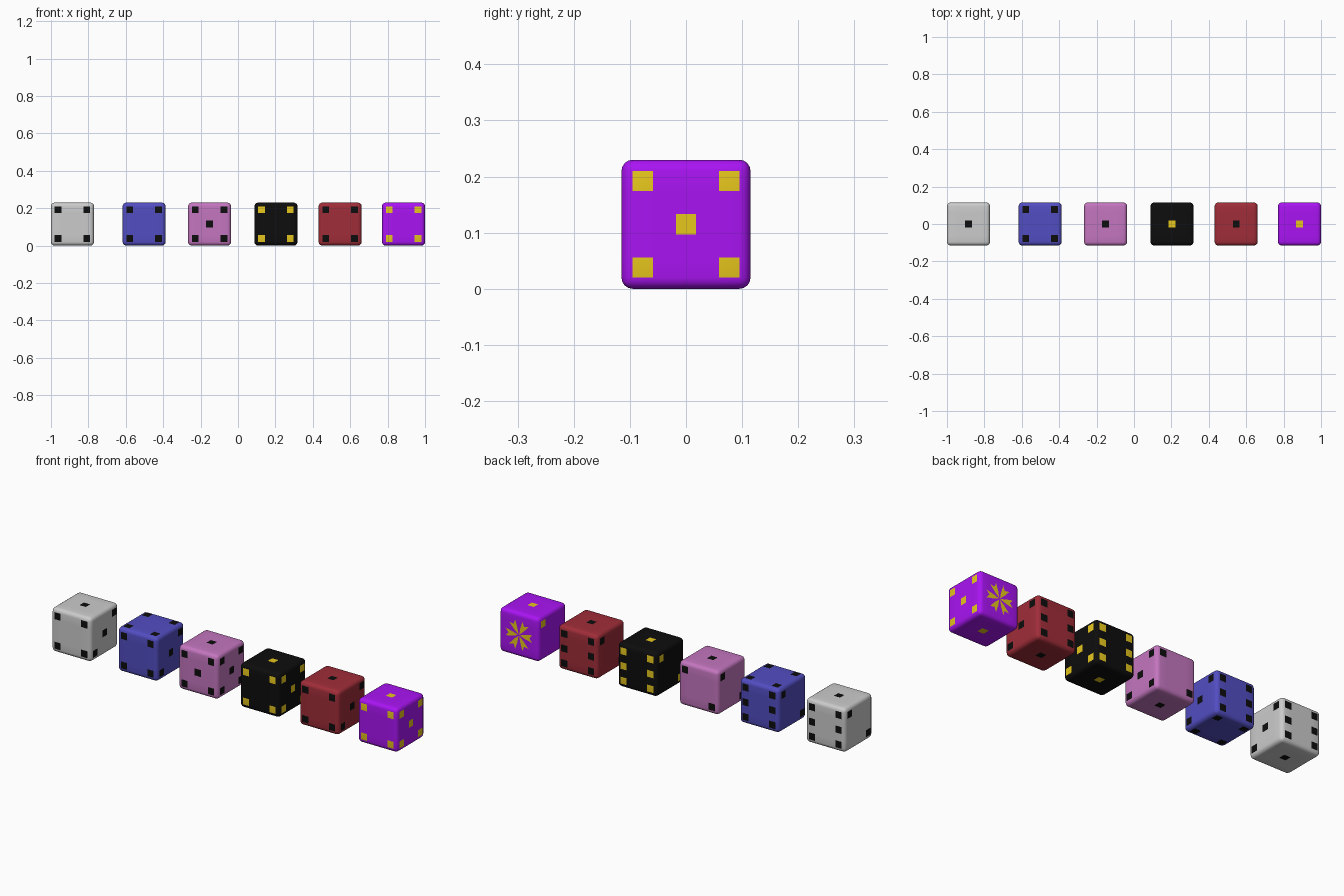
import bpy, bmesh, math
from mathutils import Vector

if "Cube" in bpy.data.objects:
    bpy.data.objects.remove(bpy.data.objects["Cube"])

H, ROUND = 0.115, 0.02          # half size and edge rounding of a die
PIP, OFF = 0.018, 0.077         # pip half size and distance from the face centre


def material(name, rgb):
    m = bpy.data.materials.new(name)
    m.diffuse_color = (*rgb, 1)
    m.use_nodes = True
    m.node_tree.nodes["Principled BSDF"].inputs["Base Color"].default_value = m.diffuse_color
    return m


BLACK = material("black_pips", (0.004, 0.004, 0.004))
GOLD = material("gold_pips", (0.8, 0.57, 0.012))

# Pip layouts on a 3 x 3 grid (first coordinate horizontal, second vertical)
corners = [(-1, -1), (-1, 1), (1, -1), (1, 1)]
LAYOUT = {
    0: [],
    1: [(0, 0)],
    2: [(-1, -1), (1, 1)],
    3: [(-1, -1), (0, 0), (1, 1)],
    4: corners,
    5: corners + [(0, 0)],
    6: corners + [(-1, 0), (1, 0)],
}


def pip_centres(counts):
    """Centres of all pips; counts order: front, back, left, right, bottom, top."""
    out = []
    for i, n in enumerate(counts):
        axis = (1, 0, 2)[i // 2]
        side = H if i % 2 else -H
        u, v = [a for a in range(3) if a != axis]
        for a, b in LAYOUT[n]:
            p = Vector((0, 0, 0))
            p[axis], p[u], p[v] = side, a * OFF, b * OFF
            out.append(p)
    return out


def make_die(name, x, rgb, pip_mat, counts):
    bm = bmesh.new()
    bmesh.ops.create_cube(bm, size=2 * H)
    bmesh.ops.bevel(bm, geom=bm.edges[:], offset=ROUND, segments=4,
                    profile=0.5, affect='EDGES')
    # cut the faces along the pip borders
    for axis in range(3):
        for c in (-OFF + PIP, -PIP, PIP, OFF - PIP):
            co, no = Vector((0, 0, 0)), Vector((0, 0, 0))
            co[axis], no[axis] = c, 1
            bmesh.ops.bisect_plane(bm, geom=bm.verts[:] + bm.edges[:] + bm.faces[:],
                                   plane_co=co, plane_no=no)
    # colour the pip squares
    pips = pip_centres(counts)
    for f in bm.faces:
        f.smooth = True
        c = f.calc_center_median()
        if any((c - p).length < 0.004 for p in pips):
            f.material_index = 1
    me = bpy.data.meshes.new(name)
    bm.to_mesh(me)
    bm.free()
    me.materials.append(material(name + "_body", rgb))
    me.materials.append(pip_mat)
    ob = bpy.data.objects.new(name, me)
    ob.location = (x, 0, H)
    bpy.context.collection.objects.link(ob)
    bpy.ops.object.select_all(action='DESELECT')
    ob.select_set(True)
    bpy.context.view_layer.objects.active = ob
    bpy.ops.object.shade_smooth_by_angle(angle=math.radians(35))


# The row of dice
make_die("white_die", -0.885, (0.64, 0.64, 0.64), BLACK, (4, 6, 2, 3, 1, 1))
make_die("blue_die", -0.502, (0.085, 0.075, 0.54), BLACK, (4, 6, 2, 3, 4, 4))
make_die("pink_die", -0.152, (0.55, 0.18, 0.52), BLACK, (5, 2, 2, 5, 1, 1))
make_die("black_die", 0.203, (0.004, 0.004, 0.004), GOLD, (4, 6, 2, 5, 1, 1))
make_die("red_die", 0.546, (0.35, 0.026, 0.04), BLACK, (4, 6, 2, 3, 1, 1))
make_die("purple_die", 0.885, (0.4, 0.007, 0.9), GOLD, (4, 0, 2, 5, 1, 1))

# Six-armed star inlay on the back of the purple die
arm = [(0.004, 0), (0.035, -0.011), (0.077, -0.020), (0.060, 0),
       (0.077, 0.020), (0.035, 0.011)]
bm = bmesh.new()
for k in range(6):
    a = k * math.pi / 3
    vs = [bm.verts.new((r * math.cos(a) - t * math.sin(a), 0,
                        r * math.sin(a) + t * math.cos(a))) for r, t in arm]
    f = bm.faces.new(vs)
    f.normal_update()
    if f.normal.y < 0:
        f.normal_flip()
me = bpy.data.meshes.new("star_inlay")
bm.to_mesh(me)
bm.free()
me.materials.append(GOLD)
star = bpy.data.objects.new("star_inlay", me)
star.location = (0.885, H + 0.0008, H)
bpy.context.collection.objects.link(star)
